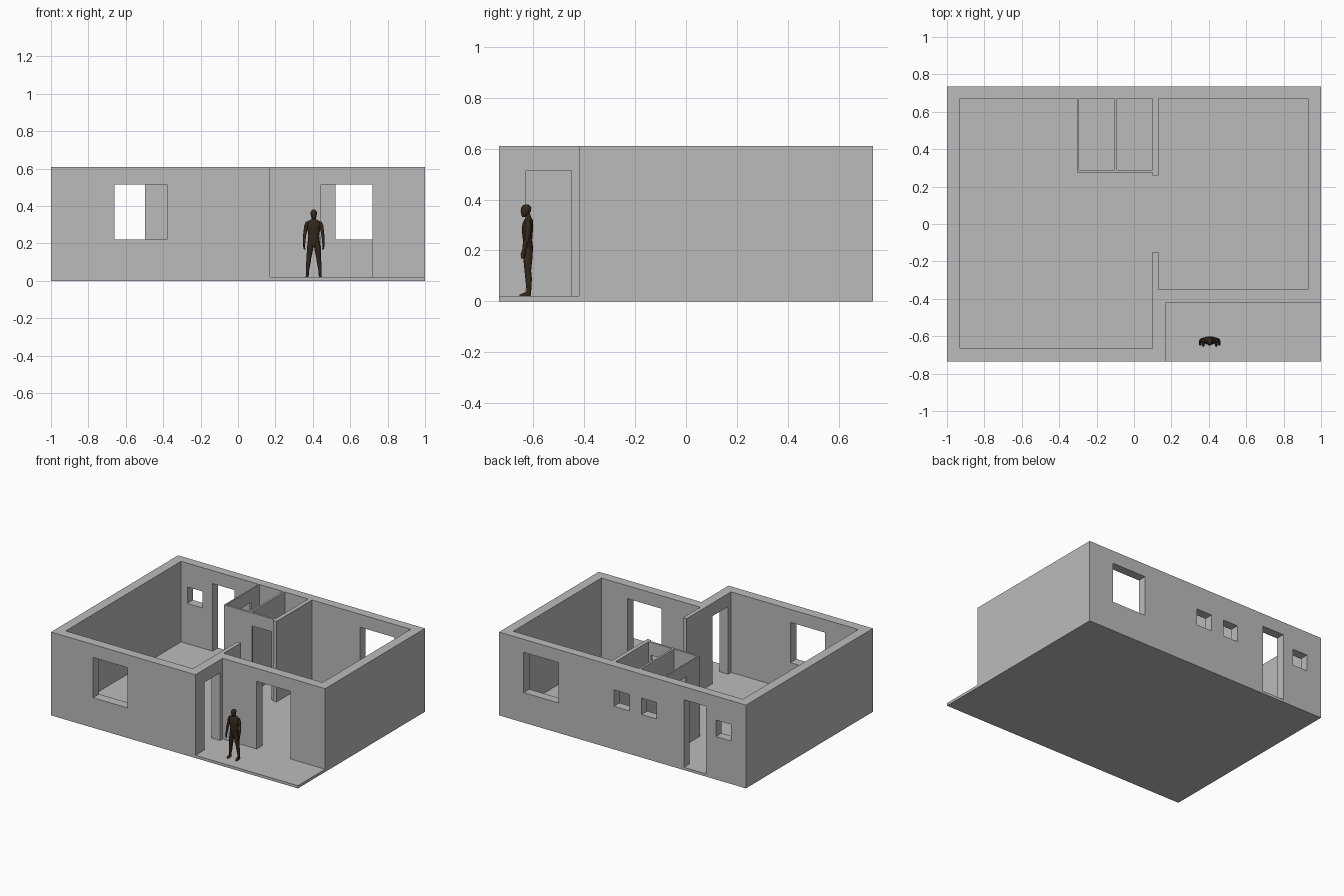
import bpy, bmesh, math
from mathutils import Vector


def material(name, rgb):
    m = bpy.data.materials.new(name)
    m.diffuse_color = (*rgb, 1)
    return m


GREY = material("plaster_grey", (0.5, 0.5, 0.5))
BROWN = material("dark_brown", (0.034, 0.020, 0.011))


def finish(name, bm, mat):
    bmesh.ops.recalc_face_normals(bm, faces=bm.faces)
    me = bpy.data.meshes.new(name)
    bm.to_mesh(me)
    bm.free()
    me.materials.append(mat)
    ob = bpy.data.objects.new(name, me)
    bpy.context.collection.objects.link(ob)
    return ob


def box(name, x0, x1, y0, y1, z0, z1):
    bm = bmesh.new()
    bmesh.ops.create_cube(bm, size=1)
    for v in bm.verts:
        v.co = Vector((x1 if v.co.x > 0 else x0,
                       y1 if v.co.y > 0 else y0,
                       z1 if v.co.z > 0 else z0))
    return finish(name, bm, GREY)


# ---- House: a solid block with rooms, porch and openings cut out ----
FLOOR, TOP, HEAD = 0.02, 1.0, 0.515
house = box("house_walls_and_floor", -1, 1, -0.735, 0.735, 0, 0.61)
rooms = [
    (0.17, 1.2, -0.9, -0.42),         # porch
    (-0.93, 0.10, -0.665, 0.275),     # main room
    (-0.93, -0.305, 0.1, 0.67),       # kitchen end of main room
    (0.13, 0.93, -0.35, 0.67),        # bedroom
    (0.05, 0.2, -0.15, 0.26),         # wide opening between the rooms
    (-0.295, -0.105, 0.29, 0.67),     # store
    (-0.09, 0.10, 0.29, 0.67),        # bathroom
]
doors = [
    (0.445, 0.72, -0.5, -0.3),        # porch to bedroom
    (0.05, 0.25, -0.63, -0.45),       # porch to main room
    (-0.675, -0.497, 0.6, 0.8),       # back door
    (-0.08, 0.08, 0.25, 0.32),        # bathroom
    (-0.33, -0.27, 0.43, 0.57),       # store
]
windows = [
    (-0.66, -0.38, -0.8, -0.6, 0.22, HEAD),    # front
    (0.52, 0.80, 0.6, 0.8, 0.22, HEAD),        # back bedroom
    (-0.055, 0.07, 0.6, 0.8, 0.315, 0.435),    # small back windows
    (-0.277, -0.155, 0.6, 0.8, 0.315, 0.435),
    (-0.88, -0.757, 0.6, 0.8, 0.315, 0.435),
]
cuts = [(*r, FLOOR, TOP) for r in rooms] + [(*d, FLOOR, HEAD) for d in doors] + windows
cutters = []
for c in cuts:
    cutter = box("cutter", *c)
    cutter.hide_render = True
    mod = house.modifiers.new("cut", 'BOOLEAN')
    mod.operation, mod.solver, mod.object = 'DIFFERENCE', 'EXACT', cutter
    cutters.append(cutter)
bpy.context.view_layer.update()
cut_mesh = bpy.data.meshes.new_from_object(
    house.evaluated_get(bpy.context.evaluated_depsgraph_get()))
house.modifiers.clear()
house.data = cut_mesh
for cutter in cutters:
    bpy.data.objects.remove(cutter)

# ---- Standing figure on the porch ----
CX, CY = 0.405, -0.625


def loft(name, rings, side=1, n=12):
    """Closed tube through ellipses (x, y, z, rx, ry), relative to the figure."""
    bm = bmesh.new()
    loops = []
    for x, y, z, rx, ry in rings:
        loops.append([bm.verts.new((CX + side * (x + rx * math.cos(2 * math.pi * i / n)),
                                    CY + y + ry * math.sin(2 * math.pi * i / n), z))
                      for i in range(n)])
    for a, b in zip(loops, loops[1:]):
        for i in range(n):
            j = (i + 1) % n
            bm.faces.new((a[i], a[j], b[j], b[i]))
    bm.faces.new(loops[0])
    bm.faces.new(loops[-1])
    ob = finish(name, bm, BROWN)
    for p in ob.data.polygons:
        p.use_smooth = len(p.vertices) == 4
    return ob


loft("torso", [(0, 0.003, 0.185, 0.02, 0.014), (0, 0.003, 0.205, 0.033, 0.021),
               (0, 0.002, 0.24, 0.029, 0.018), (0, 0.001, 0.28, 0.034, 0.022),
               (0, 0.003, 0.305, 0.038, 0.021), (0, 0.006, 0.322, 0.028, 0.016),
               (0, 0.005, 0.33, 0.012, 0.011), (0, 0, 0.345, 0.011, 0.011)])
loft("head", [(0, -0.012, 0.332, 0.006, 0.008), (0, -0.008, 0.338, 0.012, 0.014),
              (0, -0.005, 0.355, 0.017, 0.020), (0, -0.003, 0.368, 0.016, 0.020),
              (0, -0.003, 0.377, 0.011, 0.014), (0, -0.003, 0.381, 0.004, 0.005)])
for side, label in ((-1, "left"), (1, "right")):
    loft(label + "_leg", [(0.034, 0.006, 0.026, 0.007, 0.009), (0.034, 0.007, 0.05, 0.008, 0.010),
                          (0.030, 0.006, 0.09, 0.012, 0.013), (0.026, 0.003, 0.12, 0.012, 0.013),
                          (0.020, 0.003, 0.17, 0.017, 0.018), (0.017, 0.003, 0.205, 0.016, 0.020)], side)
    loft(label + "_foot", [(0.035, -0.008, 0.02, 0.008, 0.023), (0.035, -0.008, 0.026, 0.008, 0.022),
                           (0.034, 0.004, 0.036, 0.007, 0.010)], side)
    loft(label + "_arm", [(0.051, -0.012, 0.202, 0.006, 0.007), (0.050, -0.005, 0.235, 0.008, 0.010),
                          (0.046, 0.002, 0.26, 0.009, 0.011), (0.041, 0.004, 0.295, 0.010, 0.013),
                          (0.034, 0.004, 0.317, 0.008, 0.010)], side)
    loft(label + "_hand", [(0.049, -0.018, 0.168, 0.004, 0.006), (0.052, -0.016, 0.185, 0.005, 0.009),
                           (0.051, -0.012, 0.205, 0.005, 0.007)], side)
